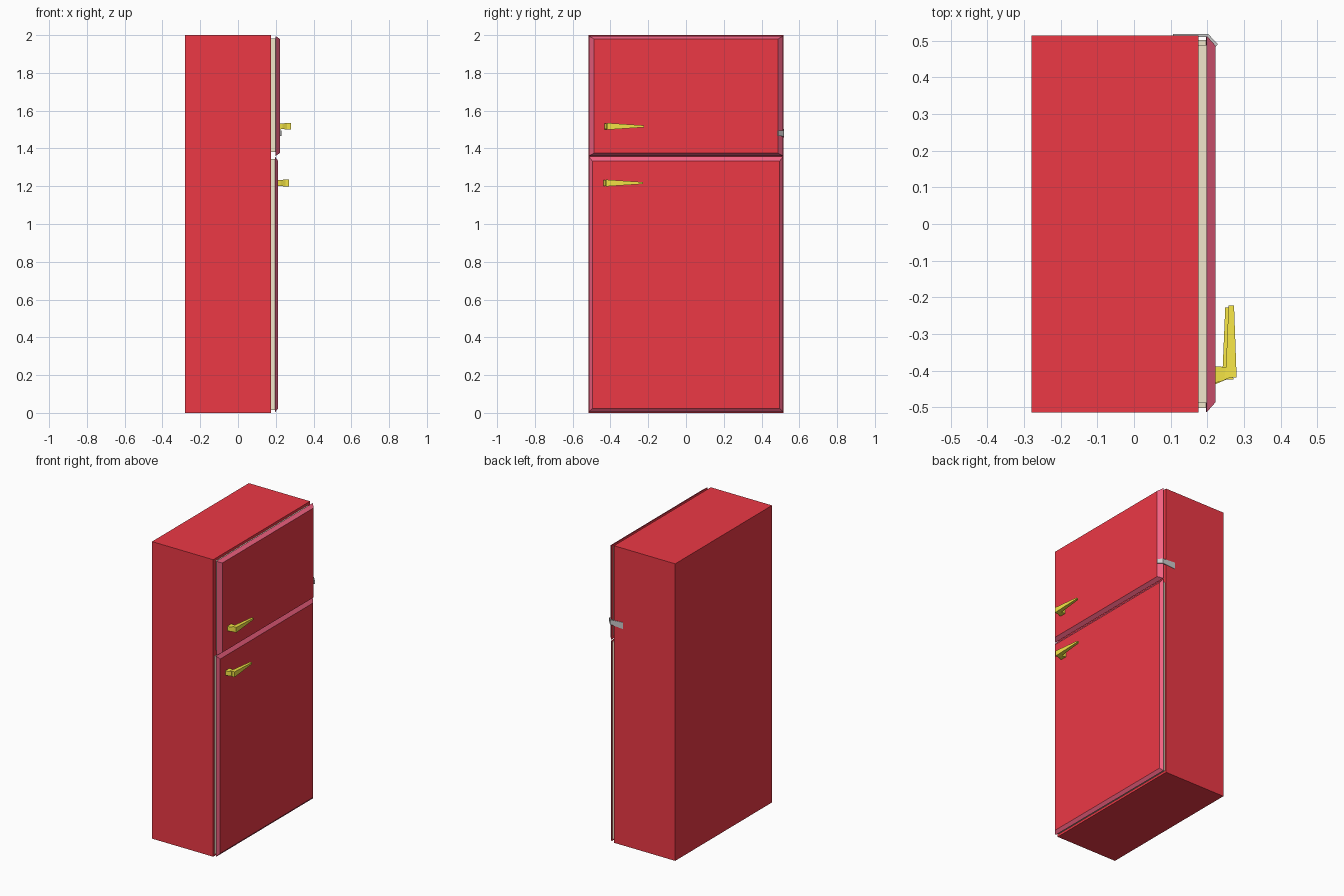
import bpy
from mathutils import Vector

if "Cube" in bpy.data.objects:
    bpy.data.objects.remove(bpy.data.objects["Cube"])


def material(name, rgb):
    m = bpy.data.materials.new(name)
    m.diffuse_color = (*rgb, 1)
    m.use_nodes = True
    m.node_tree.nodes["Principled BSDF"].inputs["Base Color"].default_value = m.diffuse_color
    return m


RED = material("red_paint", (0.84, 0.04, 0.06))
CRIMSON = material("crimson_edge", (0.88, 0.12, 0.22))
CREAM = material("cream_seal", (0.88, 0.80, 0.60))
GOLD = material("gold", (0.90, 0.77, 0.06))
GREY = material("grey_metal", (0.62, 0.62, 0.62))


def loft(name, rings, mats, side_mat=0):
    """Skin matching closed rings and cap both ends."""
    n = len(rings[0])
    verts = [Vector(p) for ring in rings for p in ring]
    faces = [tuple(range(n))[::-1], tuple(range(len(verts) - n, len(verts)))]
    for r in range(len(rings) - 1):
        for i in range(n):
            j = (i + 1) % n
            faces.append((r * n + i, r * n + j, (r + 1) * n + j, (r + 1) * n + i))
    mesh = bpy.data.meshes.new(name)
    mesh.from_pydata(verts, [], faces)
    for m in mats:
        mesh.materials.append(m)
    for p in mesh.polygons:
        p.material_index = 0 if p.index < 2 else side_mat
    ob = bpy.data.objects.new(name, mesh)
    bpy.context.collection.objects.link(ob)
    return ob


def rect(x, y0, y1, z0, z1):
    return [(x, y0, z0), (x, y1, z0), (x, y1, z1), (x, y0, z1)]


def box(name, x0, x1, y, z0, z1, mat):
    loft(name, [rect(x0, -y, y, z0, z1), rect(x1, -y, y, z0, z1)], [mat])


def door(name, x0, x1, z0, z1, dy, dz0, dz1):
    """Panel whose crimson edges slope in towards its front."""
    back = rect(x0, -0.514, 0.514, z0, z1)
    front = rect(x1, -0.514 + dy, 0.514 - dy, z0 + dz0, z1 - dz1)
    loft(name, [back, front], [RED, CRIMSON], 1)


def handle(name, x, y, z, reach):
    """Square post with a tapering lever, mounted at (x, y, z)."""
    def ring(pts, yy):
        return [(x + px, y + yy, z + pz) for px, pz in pts]

    def section(x0, x1, h):
        return [(x0, -h), (x0, h), (x1, h), (x1, -h)]

    loft(name + "_lever", [ring(section(reach - 0.033, reach, 0.018), -0.006),
                           ring(section(reach - 0.029, reach - 0.001, 0.016), 0.025),
                           ring(section(reach - 0.022, reach - 0.007, 0.005), 0.19)], [GOLD])
    post = [rect(x + px, y + a, y + b, z - h, z + h)
            for px, a, b, h in ((-0.004, -0.02, 0.025, 0.016),
                                (0.012, -0.018, 0.024, 0.015),
                                (reach - 0.02, -0.007, 0.02, 0.015))]
    loft(name + "_post", post, [GOLD])


# cabinet
box("cabinet", -0.28, 0.176, 0.515, 0, 2, RED)

# door seals
box("lower_seal", 0.176, 0.198, 0.502, 0.015, 1.345, CREAM)
box("upper_seal", 0.176, 0.199, 0.488, 1.38, 1.982, CREAM)

# doors
door("lower_door", 0.196, 0.213, 0.004, 1.357, 0.018, 0.02, 0.024)
door("upper_door", 0.198, 0.223, 1.360, 1.995, 0.028, 0.016, 0.016)

# handles
handle("lower_handle", 0.213, -0.418, 1.217, 0.058)
handle("upper_handle", 0.223, -0.413, 1.517, 0.057)

# side hinge plate, bent around the edge of the upper door
outer = [(0.107, 0.518, 0.022), (0.203, 0.518, 0.016), (0.229, 0.490, 0.014)]
inner = [(0.107, 0.510, 0.022), (0.196, 0.510, 0.016), (0.222, 0.484, 0.014)]
loft("hinge_plate", [[(a[0], a[1], 1.48 - a[2]), (a[0], a[1], 1.48 + a[2]),
                      (b[0], b[1], 1.48 + b[2]), (b[0], b[1], 1.48 - b[2])]
                     for a, b in zip(outer, inner)], [GREY])

# make all normals face outwards
import bmesh
for ob in bpy.context.collection.objects:
    bm = bmesh.new()
    bm.from_mesh(ob.data)
    bmesh.ops.recalc_face_normals(bm, faces=bm.faces)
    bm.to_mesh(ob.data)
    bm.free()
